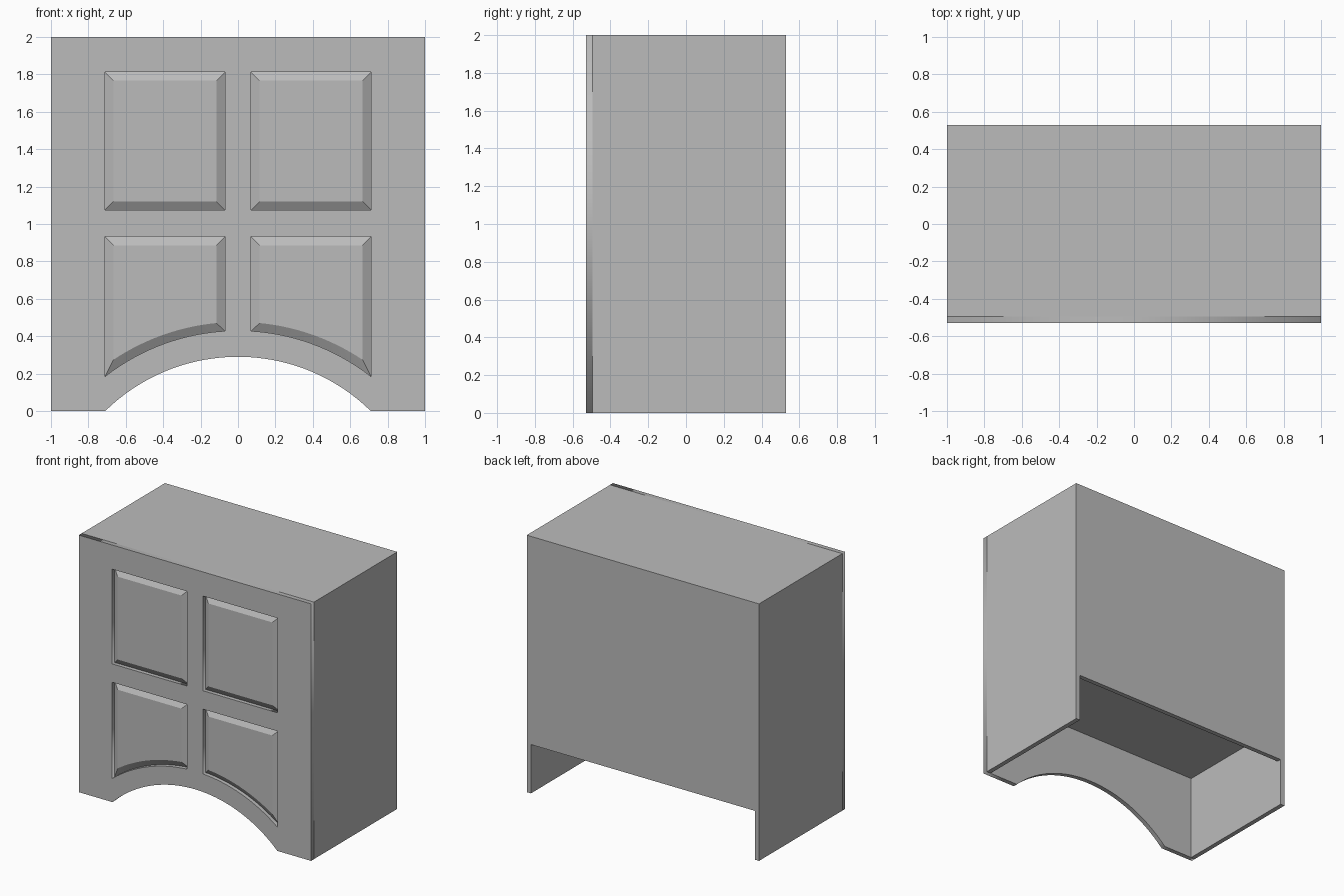
import bpy, bmesh, math

if "Cube" in bpy.data.objects:
    bpy.data.objects.remove(bpy.data.objects["Cube"])

W, D, H = 1.0, 0.53, 2.0        # half width, half depth, height
T = 0.036                       # board thickness
REC, BEV = 0.03, 0.046          # groove depth, bevel width
R, CZ = 1.014, -0.724           # arch radius and centre height
X0, X1 = 0.07, 0.712            # door panel sides

mat = bpy.data.materials.new("plain_grey")
mat.diffuse_color = (0.5, 0.5, 0.5, 1)
mat.use_nodes = True
mat.node_tree.nodes["Principled BSDF"].inputs["Base Color"].default_value = mat.diffuse_color


def add_mesh(name, bm):
    bmesh.ops.recalc_face_normals(bm, faces=bm.faces)
    me = bpy.data.meshes.new(name)
    bm.to_mesh(me)
    bm.free()
    ob = bpy.data.objects.new(name, me)
    bpy.context.collection.objects.link(ob)
    me.materials.append(mat)
    return ob


def box(name, x0, x1, y0, y1, z0, z1):
    bm = bmesh.new()
    bmesh.ops.create_cube(bm, size=1)
    for v in bm.verts:
        v.co = ((x0 + x1) / 2 + v.co.x * (x1 - x0),
                (y0 + y1) / 2 + v.co.y * (y1 - y0),
                (z0 + z1) / 2 + v.co.z * (z1 - z0))
    return add_mesh(name, bm)


def arc(r, xa, xb, n):
    pts = []
    for i in range(n + 1):
        x = xa + (xb - xa) * i / n
        pts.append((x, CZ + math.sqrt(r * r - x * x)))
    return pts


def upper_loop(i):
    a, b, lo, hi = X0 + i, X1 - i, 1.075 + i, 1.812 - i
    return [(a, lo), (b, lo), (b, hi), (a, hi)]


def lower_loop(i):
    return arc(R + 0.14 + i, X0 + i, X1 - i, 16) + [(X1 - i, 0.932 - i), (X0 + i, 0.932 - i)]


def mirrored(loop, s):
    return [(s * x, z) for x, z in loop]


# front board with arched foot and four openings
half = math.sqrt(R * R - CZ * CZ)
outline = [(-W, 0)] + arc(R, -half, half, 40) + [(W, 0), (W, H), (-W, H)]
loops = [outline] + [mirrored(f(0), s) for f in (upper_loop, lower_loop) for s in (-1, 1)]
cu = bpy.data.curves.new("front_frame", 'CURVE')
cu.dimensions = '2D'
cu.fill_mode = 'BOTH'
cu.extrude = T / 2
for loop in loops:
    sp = cu.splines.new('POLY')
    sp.points.add(len(loop) - 1)
    for p, (x, z) in zip(sp.points, loop):
        p.co = (x, z, 0, 1)
    sp.use_cyclic_u = True
cu.materials.append(mat)
frame = bpy.data.objects.new("front_frame", cu)
bpy.context.collection.objects.link(frame)
frame.rotation_euler = (math.pi / 2, 0, 0)
frame.location = (0, -D + T / 2, 0)
bpy.context.view_layer.objects.active = frame
frame.select_set(True)
bpy.ops.object.convert(target='MESH')


# raised door panels with bevelled borders
def raised_panel(name, fn, s):
    bm = bmesh.new()
    rings = []
    for inset, y in ((0, -D + T), (0, -D + REC), (BEV, -D + 0.001)):
        rings.append([bm.verts.new((x, y, z)) for x, z in mirrored(fn(inset), s)])
    for a, b in zip(rings, rings[1:]):
        for i in range(len(a)):
            j = (i + 1) % len(a)
            bm.faces.new((a[i], a[j], b[j], b[i]))
    bm.faces.new(rings[0])
    bm.faces.new(rings[-1])
    add_mesh(name, bm)


for s, side in ((-1, "left"), (1, "right")):
    raised_panel("upper_panel_" + side, upper_loop, s)
    raised_panel("lower_panel_" + side, lower_loop, s)
    # side boards reach the floor
    xs = sorted((s * W, s * (W - T)))
    box("side_board_" + side, xs[0], xs[1], -D + T, D, 0, H)

# back board stops above the floor; top and bottom boards close the body
box("back_board", -W + T, W - T, D - T, D, 0.38, H)
box("top_board", -W + T, W - T, -D + T, D - T, H - T, H)
box("bottom_board", -W + T, W - T, -D + T, D - T, 0.67, 0.67 + T)
